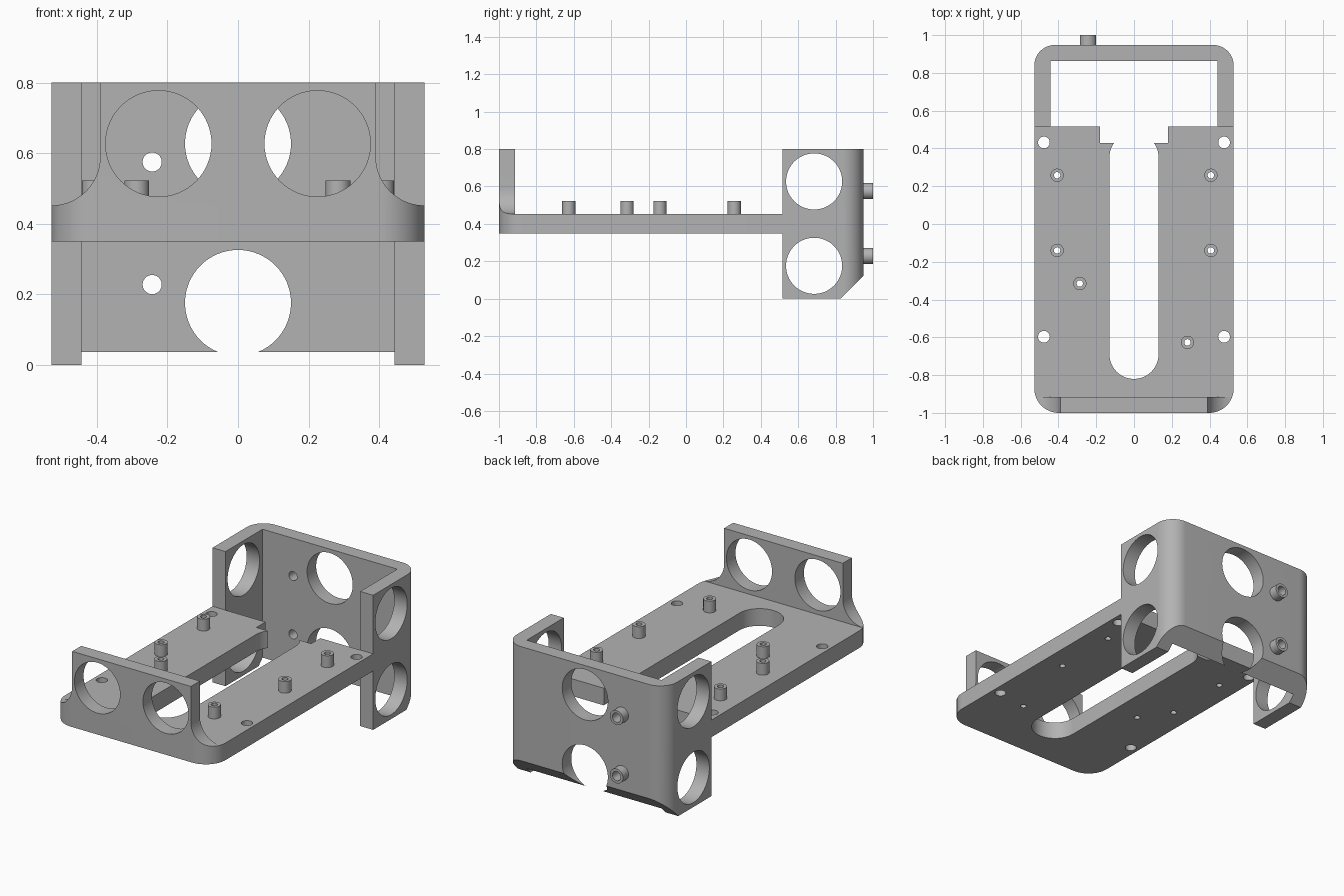
import bpy
import bmesh
from math import cos, sin, radians

cube = bpy.data.objects.get("Cube")
if cube:
    bpy.data.objects.remove(cube, do_unlink=True)

# One plain grey for the whole bracket
grey = bpy.data.materials.new("matte_grey")
grey.use_nodes = True
colour = (0.45, 0.45, 0.45, 1)
grey.diffuse_color = colour
grey.node_tree.nodes["Principled BSDF"].inputs["Base Color"].default_value = colour

HALF_W, FRONT, REAR, JOIN = 0.528, -1.0, 0.948, 0.515
FLOOR, DECK, TOP, WALL = 0.35, 0.452, 0.8, 0.085


def arc(u, v, r, start, end, steps=16):
    angles = [radians(start + (end - start) * i / steps) for i in range(steps + 1)]
    return [(u + r * cos(a), v + r * sin(a)) for a in angles]


def circle(u, v, r, steps=64):
    return arc(u, v, r, 0, 360, steps)[:-1]


def box(u0, u1, v0, v1):
    return [(u0, v0), (u1, v0), (u1, v1), (u0, v1)]


def prism(name, outline, axis, lo, hi):
    """Extrude a closed outline along an axis."""
    place = {"x": lambda u, v, w: (w, u, v),
             "y": lambda u, v, w: (u, w, v),
             "z": lambda u, v, w: (u, v, w)}[axis]
    bm = bmesh.new()
    low = [bm.verts.new(place(u, v, lo)) for u, v in outline]
    high = [bm.verts.new(place(u, v, hi)) for u, v in outline]
    bm.faces.new(low)
    bm.faces.new(high)
    for i in range(len(low)):
        j = (i + 1) % len(low)
        bm.faces.new((low[i], low[j], high[j], high[i]))
    bmesh.ops.recalc_face_normals(bm, faces=bm.faces)
    mesh = bpy.data.meshes.new(name)
    bm.to_mesh(mesh)
    bm.free()
    mesh.materials.append(grey)
    obj = bpy.data.objects.new(name, mesh)
    bpy.context.collection.objects.link(obj)
    return obj


def combine(obj, tools, operation="DIFFERENCE"):
    """Apply boolean tools to a part, then discard them."""
    for tool in tools:
        mod = obj.modifiers.new("cut", "BOOLEAN")
        mod.operation, mod.solver, mod.object = operation, "EXACT", tool
    bpy.context.view_layer.update()
    graph = bpy.context.evaluated_depsgraph_get()
    mesh = bpy.data.meshes.new_from_object(obj.evaluated_get(graph))
    obj.modifiers.clear()
    obj.data = mesh
    for tool in tools:
        bpy.data.objects.remove(tool, do_unlink=True)


def hole(u, v, r, axis, lo=-2, hi=2):
    return prism("hole_cutter", circle(u, v, r), axis, lo, hi)


parts = []

# Base plate with rounded front corners, long slot and rear notch
R = 0.13
cx = HALF_W - R
plate_outline = (arc(-cx, FRONT + R, R, 180, 270) + arc(cx, FRONT + R, R, 270, 360)
                 + [(HALF_W, JOIN), (-HALF_W, JOIN)])
plate = prism("base_plate", plate_outline, "z", FLOOR, DECK)
slot = arc(0, -0.69, R, 180, 360, 32) + arc(0, 0.353, R, 0, 180, 32)
stud_spots = [(s * 0.407, y) for s in (-1, 1) for y in (0.258, -0.14)]
stud_spots += [(-0.287, -0.315), (0.283, -0.627)]
cuts = [prism("slot_cutter", slot, "z", 0, 1),
        prism("notch_cutter", box(-0.18, 0.18, 0.43, 0.6), "z", 0, 1)]
cuts += [hole(s * 0.477, y, 0.031, "z") for s in (-1, 1) for y in (0.432, -0.597)]
cuts += [hole(x, y, 0.017, "z") for x, y in stud_spots]
combine(plate, cuts)
parts.append(plate)

# Front wall flaring into the plate, with two round openings
F = 0.138
flare = arc(HALF_W, DECK + F, F, 270, 180)
wall_outline = flare + [(HALF_W - F, TOP), (F - HALF_W, TOP)]
wall_outline += [(-x, z) for x, z in reversed(flare)]
front_wall = prism("front_wall", wall_outline, "y", FRONT, FRONT + WALL)
combine(front_wall, [prism("corner_trim", plate_outline, "z", 0, 1)], "INTERSECT")
combine(front_wall, [hole(s * 0.225, 0.627, 0.15, "y") for s in (-1, 1)])
parts.append(front_wall)

# Rear frame: U-shaped wall with a chamfered lower back edge
B = 0.11
bx, by = HALF_W - B, REAR - B
ix, iy = HALF_W - WALL, REAR - WALL
frame_outline = ([(HALF_W, JOIN)] + arc(bx, by, B, 0, 90) + arc(-bx, by, B, 90, 180)
                 + [(-HALF_W, JOIN), (-ix, JOIN), (-ix, iy), (ix, iy), (ix, JOIN)])
frame = prism("rear_frame", frame_outline, "z", 0, TOP)
chamfer = [(0.728, -0.1), (1.1, -0.1), (1.1, 0.277), (REAR, 0.122)]
chamfer = [(0.726, -0.1), (1.126, -0.1), (1.126, 0.3)]
rear_holes = [(-0.243, z) for z in (0.575, 0.228)]
cuts = [prism("chamfer_cutter", chamfer, "x", -1, 1)]
for z in (0.627, 0.176):
    cuts += [hole(0.685, z, 0.15, "x"), hole(0, z, 0.15, "y", 0.7, 1.2)]
cuts += [hole(x, z, 0.027, "y", 0.7, 1.2) for x, z in rear_holes]
combine(frame, cuts)
parts.append(frame)

# Hollow standoffs on the plate and the back of the frame
for i, (x, y) in enumerate(stud_spots):
    stud = prism(f"plate_standoff_{i + 1}", circle(x, y, 0.035, 32), "z", DECK, 0.522)
    combine(stud, [hole(x, y, 0.017, "z")])
    parts.append(stud)
for i, (x, z) in enumerate(rear_holes):
    stud = prism(f"rear_standoff_{i + 1}", circle(x, z, 0.043, 32), "y", REAR, 1.0)
    combine(stud, [hole(x, z, 0.027, "y")])
    parts.append(stud)

# Smooth the curved surfaces and keep the edges crisp
bpy.ops.object.select_all(action="DESELECT")
for part in parts:
    part.select_set(True)
bpy.context.view_layer.objects.active = parts[0]
bpy.ops.object.shade_smooth_by_angle(angle=radians(30))
